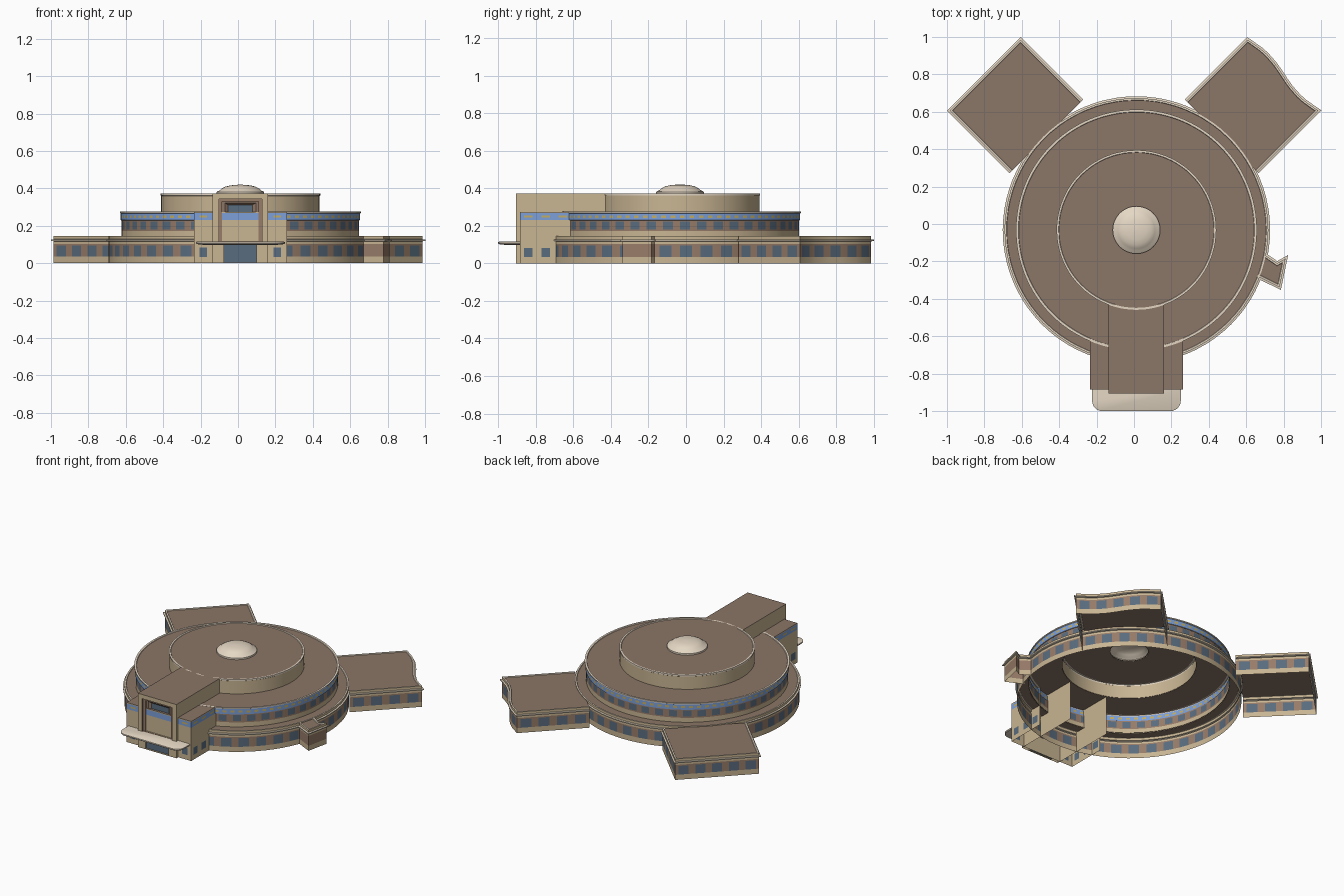
import bpy, bmesh, math
from mathutils import Vector

if "Cube" in bpy.data.objects:
    bpy.data.objects.remove(bpy.data.objects["Cube"])

COLOURS = {
    "stone": (0.58, 0.46, 0.29), "brick": (0.31, 0.20, 0.14), "roof": (0.26, 0.18, 0.135),
    "trim": (0.78, 0.68, 0.55), "glass": (0.10, 0.15, 0.21), "blue": (0.20, 0.35, 0.70),
    "gold": (0.55, 0.42, 0.12),
}
KEYS = list(COLOURS)
MATS = []
for key, c in COLOURS.items():
    m = bpy.data.materials.new(key)
    m.diffuse_color = (*c, 1)
    m.use_nodes = True
    m.node_tree.nodes["Principled BSDF"].inputs["Base Color"].default_value = m.diffuse_color
    MATS.append(m)

CX, CY = 0.013, -0.032      # centre of the round tiers


def finish(name, bm):
    me = bpy.data.meshes.new(name)
    bm.to_mesh(me)
    bm.free()
    for m in MATS:
        me.materials.append(m)
    ob = bpy.data.objects.new(name, me)
    bpy.context.collection.objects.link(ob)
    bpy.ops.object.select_all(action='DESELECT')
    ob.select_set(True)
    bpy.context.view_layer.objects.active = ob
    bpy.ops.object.shade_smooth_by_angle()
    return ob


def wall(name, path, rows, closed=False, cap=None):
    """Sweep rows (offset, z, material, window material) along a counterclockwise path
    of (x, y, window flag of the following column)."""
    pts = [Vector(p[:2]) for p in path]
    n = len(pts)
    normals = []
    for i in range(n):
        a = pts[i] - pts[i - 1] if closed or i > 0 else pts[1] - pts[0]
        b = pts[(i + 1) % n] - pts[i] if closed or i < n - 1 else a
        na, nb = (Vector((d.y, -d.x)).normalized() for d in (a, b))
        s = na + nb
        normals.append(s * (2 / s.length_squared))      # mitred corner
    bm = bmesh.new()
    grid = [[bm.verts.new((*(p + q * r[0]), r[1])) for p, q in zip(pts, normals)] for r in rows]
    for j in range(1, len(rows)):
        for i in range(n if closed else n - 1):
            k = (i + 1) % n
            f = bm.faces.new((grid[j - 1][i], grid[j - 1][k], grid[j][k], grid[j][i]))
            f.material_index = KEYS.index(rows[j][3 if len(rows[j]) > 3 and path[i][2] else 2])
    if cap:
        bm.faces.new(grid[-1]).material_index = KEYS.index(cap)
    return finish(name, bm)


def circle(r, count, share=0.58):
    out = []
    for i in range(count):
        for t, flag in ((0, True), (share, False)):
            a = 2 * math.pi * (i + t) / count
            out.append((CX + r * math.cos(a), CY + r * math.sin(a), flag))
    return out


def side(a, b, count, share=0.6):
    """Points from a up to (not including) b with evenly spaced window columns."""
    a, b = Vector(a), Vector(b)
    out = [(*a, False)]
    for i in range(count):
        for t, flag in ((0.5 - share / 2, True), (0.5 + share / 2, False)):
            out.append((*a.lerp(b, (i + t) / count), flag))
    return out


def nested(name, rects):
    """Stepped front panel: rectangles (x0, x1, z0, z1, y, material), innermost filled."""
    bm = bmesh.new()
    loops = [[bm.verts.new((x, r[4], z)) for x, z in
              ((r[0], r[2]), (r[1], r[2]), (r[1], r[3]), (r[0], r[3]))] for r in rects]
    for j in range(1, len(rects)):
        for i in range(4):
            k = (i + 1) % 4
            f = bm.faces.new((loops[j - 1][i], loops[j - 1][k], loops[j][k], loops[j][i]))
            f.material_index = KEYS.index(rects[j][5])
    bm.faces.new(loops[-1]).material_index = KEYS.index("glass")
    return finish(name, bm)


# Ground floor profile shared by the round tier, wings and side porch
GROUND = [(0, 0, ""), (0, 0.035, "stone"), (0, 0.095, "brick", "glass"), (0, 0.103, "brick"),
          (0, 0.117, "stone"), (0.01, 0.119, "trim"), (0.01, 0.126, "trim"),
          (0, 0.128, "trim"), (0, 0.145, "stone"), (-0.01, 0.145, "trim"), (-0.012, 0.141, "trim")]

# Round tiers, open underneath
wall("ground_tier", circle(0.705, 40), GROUND + [(-0.075, 0.141, "roof")], True)
wall("middle_tier", circle(0.635, 44),
     [(0, 0.139, ""), (0, 0.152, "stone"), (0, 0.172, "stone"), (0, 0.180, "brick"),
      (0, 0.222, "brick", "glass"), (0, 0.229, "brick")], True)
wall("tile_frieze", circle(0.635, 80, 0.5),
     [(0, 0.229, ""), (0.005, 0.230, "trim"), (0.005, 0.242, "blue"), (0.005, 0.256, "blue", "gold"),
      (0.005, 0.266, "blue"), (0.009, 0.268, "trim"), (0.009, 0.275, "trim"),
      (-0.004, 0.275, "trim"), (-0.006, 0.271, "trim"), (-0.215, 0.271, "roof")], True)
wall("upper_drum", circle(0.424, 40),
     [(0, 0.27, ""), (0, 0.36, "stone"), (0.003, 0.362, "trim"), (0.003, 0.372, "trim"),
      (-0.008, 0.372, "trim"), (-0.010, 0.369, "trim"), (-0.305, 0.369, "roof")], True)
wall("dome", circle(0.127, 24, 0.5),
     [(0, 0.368, ""), (0, 0.380, "trim"), (-0.004, 0.384, "trim"), (-0.015, 0.388, "trim"),
      (-0.028, 0.400, "trim"), (-0.048, 0.410, "trim"), (-0.075, 0.416, "trim"),
      (-0.105, 0.419, "trim"), (-0.125, 0.42, "trim")], True, "trim")

# Two diagonal wings; the right one has a gently waved end wall
for name, deg, wave in (("right_wing", 45, 0.018), ("left_wing", 135, 0)):
    u = Vector((math.cos(math.radians(deg)), math.sin(math.radians(deg))))
    v = Vector((-u.y, u.x))
    near, far, half = 0.663, 1.126, 0.268
    local = side((near, -half), (far, -half), 4)
    local += [(x - wave * math.sin(math.pi * (y + half) / half), y, f)
              for x, y, f in side((far, -half), (far, half), 5)]
    local += side((far, half), (near, half), 4) + [(near, half, False)]
    wall(name, [(*(u * x + v * y), f) for x, y, f in local], GROUND, cap="roof")

# Small skewed side porch
corners = [(0.66, -0.28), (0.778, -0.338), (0.81, -0.185), (0.765, -0.21), (0.70, -0.165)]
porch = [p for a, b in zip(corners, corners[1:]) for p in side(a, b, 0)] + [(*corners[-1], False)]
wall("side_porch", porch, GROUND, cap="roof")

# Entrance hall: low block with tiled band
x0, x1, t0, t1, yf = -0.235, 0.261, -0.135, 0.161, -0.885
hall = (side((x0, -0.61), (x0, yf), 3, 0.5) + side((x0, yf), (t0, yf), 1, 0.4)
        + side((t0, yf), (t1, yf), 0) + side((t1, yf), (x1, yf), 1, 0.4)
        + side((x1, yf), (x1, -0.61), 3, 0.5) + [(x1, -0.61, False)])
wall("entrance_hall", hall,
     [(0, 0, ""), (0, 0.033, "stone"), (0, 0.083, "stone", "glass"), (0, 0.23, "stone"),
      (0, 0.243, "blue"), (0, 0.255, "blue", "gold"), (0, 0.267, "blue"), (0, 0.274, "stone")],
     cap="roof")

# Entrance tower: side walls and roof reaching back to the drum
yt = -0.905
for name, x, ya, yb in (("tower_left_wall", t0, -0.43, yt), ("tower_right_wall", t1, yt, -0.43)):
    wall(name, [(x, ya, False), (x, yb, False)], [(0, 0, ""), (0, 0.37, "stone")])
wall("tower_roof", [(t0, -0.43, 0), (t0, yt, 0), (t1, yt, 0), (t1, -0.43, 0)],
     [(0, 0.368, ""), (0, 0.372, "stone")], cap="roof")

# Tower front: stepped portal above, recessed doors below
nested("portal", [(t0, t1, 0.11, 0.37, yt, ""), (-0.102, 0.127, 0.116, 0.343, yt, "stone"),
                  (-0.102, 0.127, 0.116, 0.343, yt + 0.012, "brick"),
                  (-0.085, 0.110, 0.118, 0.330, yt + 0.012, "brick"),
                  (-0.085, 0.110, 0.118, 0.330, yt + 0.024, "stone"),
                  (-0.070, 0.095, 0.122, 0.322, yt + 0.024, "roof"),
                  (-0.054, 0.078, 0.130, 0.312, yt + 0.036, "brick")])
nested("doors", [(t0, t1, 0, 0.11, yt, ""), (-0.075, 0.10, 0.003, 0.096, yt, "stone"),
                 (-0.075, 0.10, 0.003, 0.096, yt + 0.012, "stone")])

# Canopy slab with rounded front corners
r, a0, a1, yc = 0.045, -0.214, 0.240, -0.99
slab = [(a0, -0.885, 0)]
for cx, start in ((a0 + r, 180), (a1 - r, 270)):
    for i in range(7):
        a = math.radians(start + 15 * i)
        slab.append((cx + r * math.cos(a), yc + r + r * math.sin(a), 0))
slab.append((a1, -0.885, 0))
rows = [(-0.03, 0.098, ""), (0.007, 0.102, "trim"), (0.01, 0.105, "trim"), (0.01, 0.113, "trim"), (0.004, 0.116, "trim")]
wall("canopy", slab, rows, cap="trim")
wall("canopy_soffit", slab, [(-0.03, 0.099, ""), (-0.03, 0.098, "trim")], cap="trim")
